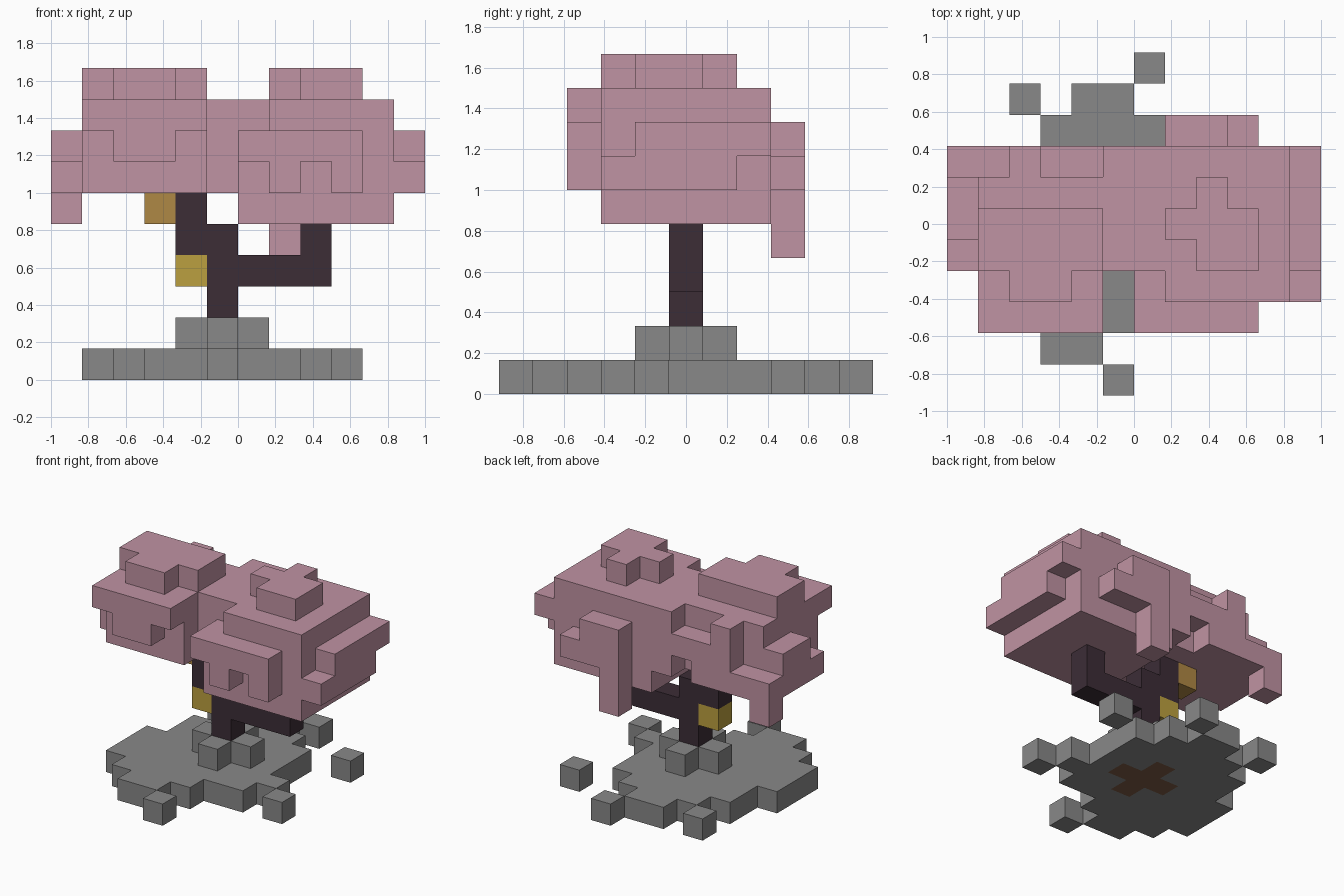
import bpy
import bmesh
from mathutils import Vector

cube = bpy.data.objects.get("Cube")
if cube:
    bpy.data.objects.remove(cube, do_unlink=True)

UNIT = 1 / 6  # edge of one block

# Each layer: (height, rearmost row, rows from back to front, left to right)
STONE_PLATE = (0, 5, [
    "......s.....",
    "..s.ss......",
    "...ssss..s..",
    "..ssssss....",
    "..sssdss....",
    ".sssddds....",
    ".ssssdsss...",
    ".sssssss.s..",
    "..ssss......",
    "...ss.......",
    ".....s......"])
STONE_RING = (1, 1, [
    ".....s......",
    "....sts.....",
    ".....s......"])

# Trunk and branches, all in the middle row
TRUNK = [
    (2, 0, [".....t......"]),
    (3, 0, ["....ytttt..."]),
    (4, 0, ["....tt..t..."]),
    (5, 0, ["...ot......."])]

# Canopy, from the hanging tips up to the crowns
CANOPY = [
    (4, 3, [".......p...."]),
    (5, 3, [
        ".......p....",
        "p.....ppppp.",
        "......ppppp.",
        "......ppppp.",
        "......ppppp.",
        "......ppppp."]),
    (6, 3, [
        ".......ppp..",
        "pppp.pppppp.",
        "pppppppppppp",
        "pppppppppppp",
        "pppppppppppp",
        ".pppp.pppppp",
        ".......p.p.."]),
    (7, 3, [
        ".......pp...",
        "..pppppppppp",
        "pppppppppppp",
        "pppppppppppp",
        ".ppppppppppp",
        ".pppp.ppppp.",
        "..pp..pppp.."]),
    (8, 2, [
        "..p..pppppp.",
        ".pppppppppp.",
        ".pppppppppp.",
        ".pppppppppp.",
        ".pppp..pppp.",
        ".pppp......."]),
    (9, 1, [
        "........p...",
        ".pppp..ppp..",
        ".pppp...pp..",
        "..pp........"])]

# Part name, material name and colour for each block letter
PARTS = {
    "s": ("stone_base", "stone grey", (0.246, 0.246, 0.246)),
    "d": ("soil_patch", "soil brown", (0.21, 0.107, 0.06)),
    "t": ("trunk", "dark bark", (0.045, 0.026, 0.037)),
    "y": ("lower_lantern", "yellow", (0.5, 0.35, 0.05)),
    "o": ("upper_lantern", "amber", (0.43, 0.246, 0.058)),
    "p": ("blossom_canopy", "blossom pink", (0.527, 0.292, 0.366)),
}


def make_material(name, colour):
    mat = bpy.data.materials.new(name)
    mat.use_nodes = True
    rgba = (*colour, 1)
    mat.diffuse_color = rgba
    mat.node_tree.nodes["Principled BSDF"].inputs["Base Color"].default_value = rgba
    return mat


# Collect all blocks in one grid
blocks = {}
for z, back, rows in [STONE_PLATE, STONE_RING, *TRUNK, *CANOPY]:
    for r, row in enumerate(rows):
        for i, letter in enumerate(row):
            if letter != ".":
                blocks[(i - 6, back - r, z)] = letter


def add_open_faces(bm, cell):
    """Add only the block faces that do not touch another block."""
    centre = Vector(cell) + Vector((0.5, 0, 0.5))
    for axis in range(3):
        for sign in (-1, 1):
            normal = Vector((0, 0, 0))
            normal[axis] = sign
            if tuple(int(c + n) for c, n in zip(cell, normal)) in blocks:
                continue
            u = Vector((0, 0, 0))
            u[(axis + 1) % 3] = 0.5
            v = normal.cross(u)
            mid = centre + normal / 2
            corners = (mid - u - v, mid + u - v, mid + u + v, mid - u + v)
            bm.faces.new([bm.verts.new(p * UNIT) for p in corners])


# One object per part, with flat areas merged
for letter, (part, mat_name, colour) in PARTS.items():
    bm = bmesh.new()
    for cell, kind in blocks.items():
        if kind == letter:
            add_open_faces(bm, cell)
    bmesh.ops.remove_doubles(bm, verts=bm.verts, dist=0.001)
    bmesh.ops.dissolve_limit(bm, angle_limit=0.01, verts=bm.verts, edges=bm.edges)
    mesh = bpy.data.meshes.new(part)
    bm.to_mesh(mesh)
    bm.free()
    mesh.materials.append(make_material(mat_name, colour))
    bpy.context.collection.objects.link(bpy.data.objects.new(part, mesh))
